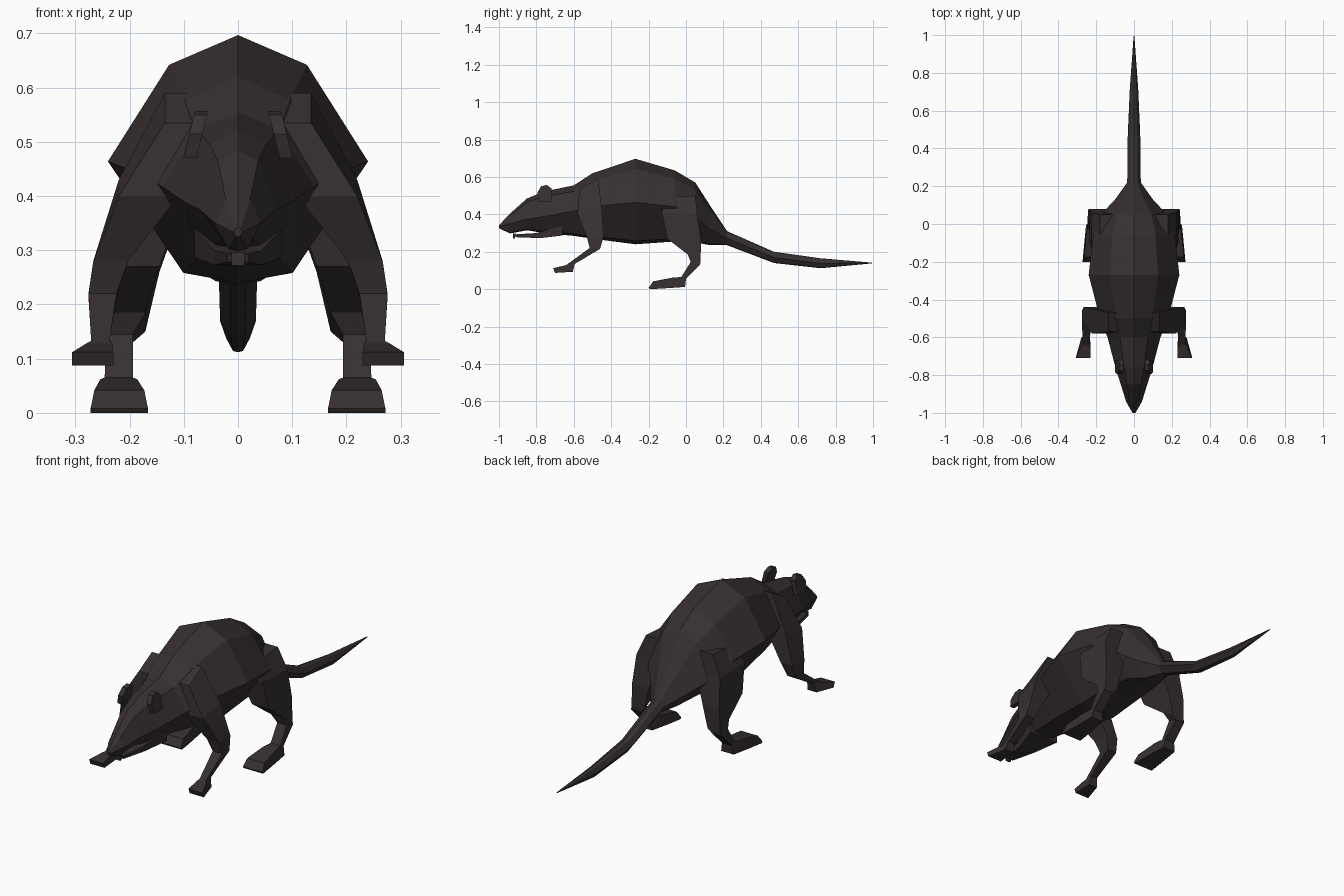
import bpy, bmesh

fur = bpy.data.materials.new("dark brown fur")
fur.diffuse_color = (0.038, 0.029, 0.029, 1)


def loft(name, rings, mirror=False):
    """Skin a list of equal-length point rings, cap both ends, optionally mirror in x."""
    bm = bmesh.new()
    vs = [[bm.verts.new(p) for p in r] for r in rings]
    n = len(vs[0])
    for a, b in zip(vs, vs[1:]):
        for i in range(n):
            j = (i + 1) % n
            bm.faces.new((a[i], a[j], b[j], b[i]))
    bm.faces.new(vs[0])
    bm.faces.new(vs[-1][::-1])
    bmesh.ops.recalc_face_normals(bm, faces=bm.faces)
    me = bpy.data.meshes.new(name)
    bm.to_mesh(me)
    bm.free()
    me.materials.append(fur)
    ob = bpy.data.objects.new(name, me)
    bpy.context.collection.objects.link(ob)
    if mirror:
        ob.modifiers.new("mirror", 'MIRROR')
    return ob


def section(y, top, bottom, w, mid=0.49):
    """Eight-sided body slice, ridged along the back."""
    h = top - bottom
    side = [(0.53 * w, top - 0.12 * h), (w, bottom + mid * h), (0.42 * w, bottom + 0.04 * h)]
    pts = [(0, top)] + side + [(0, bottom)] + [(-x, z) for x, z in reversed(side)]
    return [(x, y, z) for x, z in pts]


def limb(rows):
    """Limb slices from (x centre, half width, front y, front z, back y, back z)."""
    return [[(x - w, fy, fz), (x + w, fy, fz), (x + w, by, bz), (x - w, by, bz)]
            for x, w, fy, fz, by, bz in rows]


# head with pointed snout
neck = section(-0.60, 0.555, 0.285, 0.14)
loft("head", [section(-1.0, 0.342, 0.325, 0.008),
              section(-0.94, 0.405, 0.298, 0.042),
              section(-0.85, 0.485, 0.315, 0.07, 0.35),
              section(-0.76, 0.522, 0.30, 0.098, 0.4), neck])

# arched body
rump = section(0.22, 0.31, 0.235, 0.036)
loft("body", [neck,
              section(-0.50, 0.62, 0.27, 0.18),
              section(-0.27, 0.697, 0.24, 0.24),
              section(-0.06, 0.635, 0.255, 0.217),
              section(0.05, 0.57, 0.25, 0.175, 0.4),
              section(0.13, 0.445, 0.235, 0.10, 0.4), rump])

# tapering tail
loft("tail", [rump, section(0.47, 0.20, 0.14, 0.033),
              section(0.72, 0.165, 0.112, 0.022),
              section(0.995, 0.142, 0.138, 0.002)])

# lower jaw and front teeth
loft("lower_jaw", limb([(0, 0.02, -0.915, 0.293, -0.91, 0.278),
                        (0, 0.045, -0.80, 0.30, -0.78, 0.273),
                        (0, 0.08, -0.66, 0.34, -0.66, 0.287)]))
loft("teeth", limb([(0, 0.012, -0.925, 0.297, -0.91, 0.297),
                    (0, 0.012, -0.925, 0.272, -0.915, 0.272)]))

# ears: thin upright plates
ear = [(-0.785, 0.47), (-0.795, 0.515), (-0.775, 0.55), (-0.745, 0.557),
       (-0.72, 0.54), (-0.72, 0.47)]
loft("ears", [[(0.075 + s - (z - 0.51) * 0.25, y, z) for y, z in ear]
              for s in (-0.008, 0.016)], True)

# front legs, shoulder to paw
loft("front_legs", limb([(0.085, 0.05, -0.57, 0.535, -0.47, 0.59),
                         (0.165, 0.055, -0.58, 0.40, -0.45, 0.43),
                         (0.235, 0.032, -0.53, 0.28, -0.44, 0.28),
                         (0.25, 0.026, -0.515, 0.22, -0.46, 0.215),
                         (0.254, 0.017, -0.635, 0.133, -0.595, 0.135),
                         (0.256, 0.024, -0.645, 0.128, -0.605, 0.093),
                         (0.268, 0.038, -0.71, 0.112, -0.70, 0.087)]), True)

# hind legs, thigh to long foot
loft("hind_legs", limb([(0.12, 0.06, -0.11, 0.49, 0.05, 0.50),
                        (0.16, 0.065, -0.13, 0.41, 0.06, 0.40),
                        (0.19, 0.045, -0.10, 0.27, 0.08, 0.26),
                        (0.205, 0.034, 0.01, 0.185, 0.078, 0.15),
                        (0.219, 0.025, 0.025, 0.145, 0.075, 0.13),
                        (0.22, 0.026, -0.025, 0.065, 0.0, 0.055),
                        (0.22, 0.034, -0.07, 0.062, -0.005, 0.012),
                        (0.219, 0.046, -0.175, 0.042, -0.12, 0.004),
                        (0.219, 0.053, -0.20, 0.008, -0.195, 0.0)]), True)
